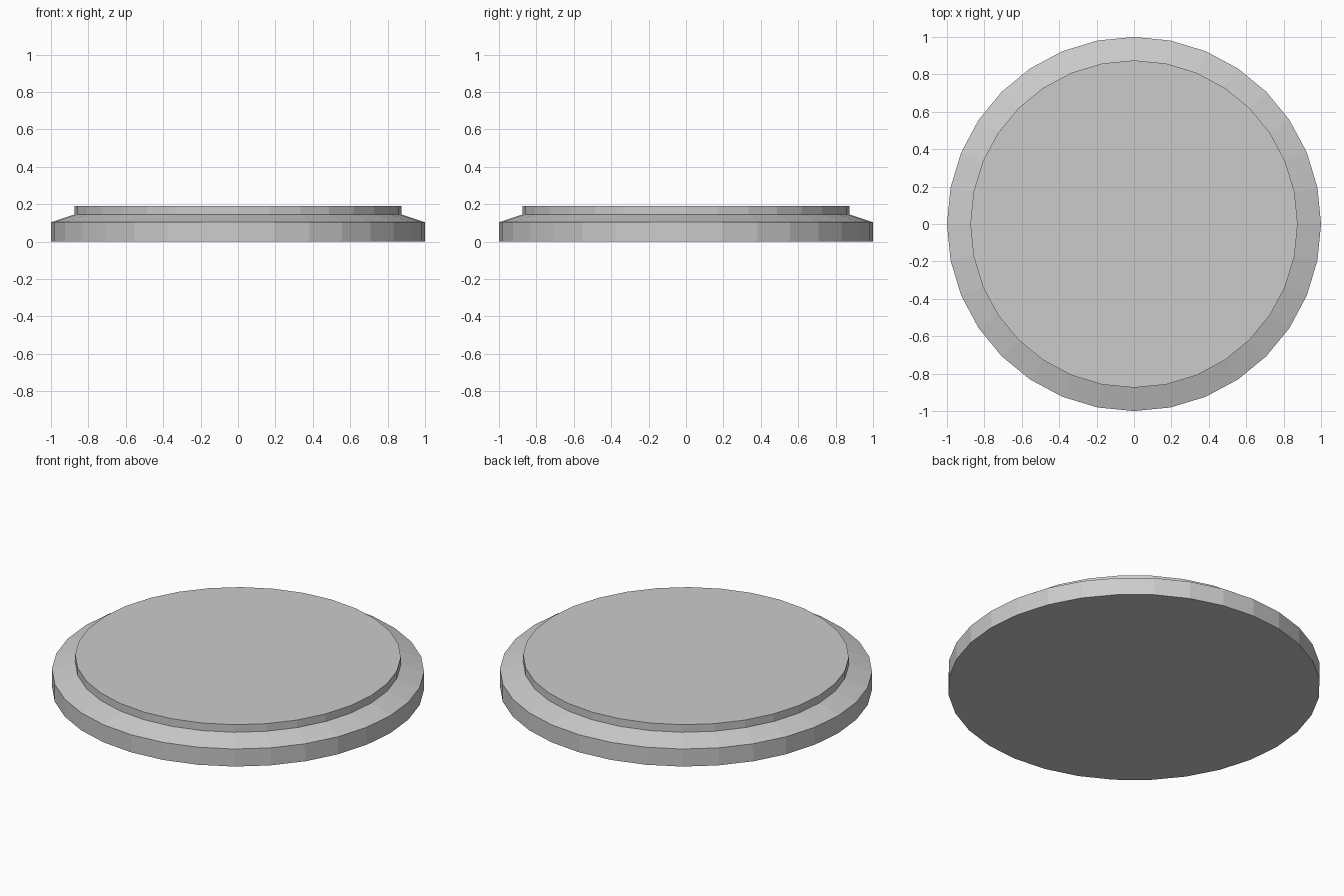
import bpy
import bmesh
import math

if "Cube" in bpy.data.objects:
    bpy.data.objects.remove(bpy.data.objects["Cube"])

SIDES = 32
# Round base profile: (radius, height) from bottom to top
PROFILE = [(1.0, 0.0), (1.0, 0.104), (0.875, 0.145), (0.875, 0.19)]

bm = bmesh.new()
rings = []
for r, z in PROFILE:
    rings.append([bm.verts.new((r * math.cos(2 * math.pi * i / SIDES),
                                r * math.sin(2 * math.pi * i / SIDES), z))
                  for i in range(SIDES)])

# Side walls and sloped shoulder
for low, high in zip(rings, rings[1:]):
    for i in range(SIDES):
        j = (i + 1) % SIDES
        bm.faces.new((low[i], low[j], high[j], high[i]))

# Flat underside and top
bm.faces.new(rings[0][::-1])
bm.faces.new(rings[-1])

mesh = bpy.data.meshes.new("round_base")
bm.to_mesh(mesh)
bm.free()
bpy.context.collection.objects.link(bpy.data.objects.new("round_base", mesh))
